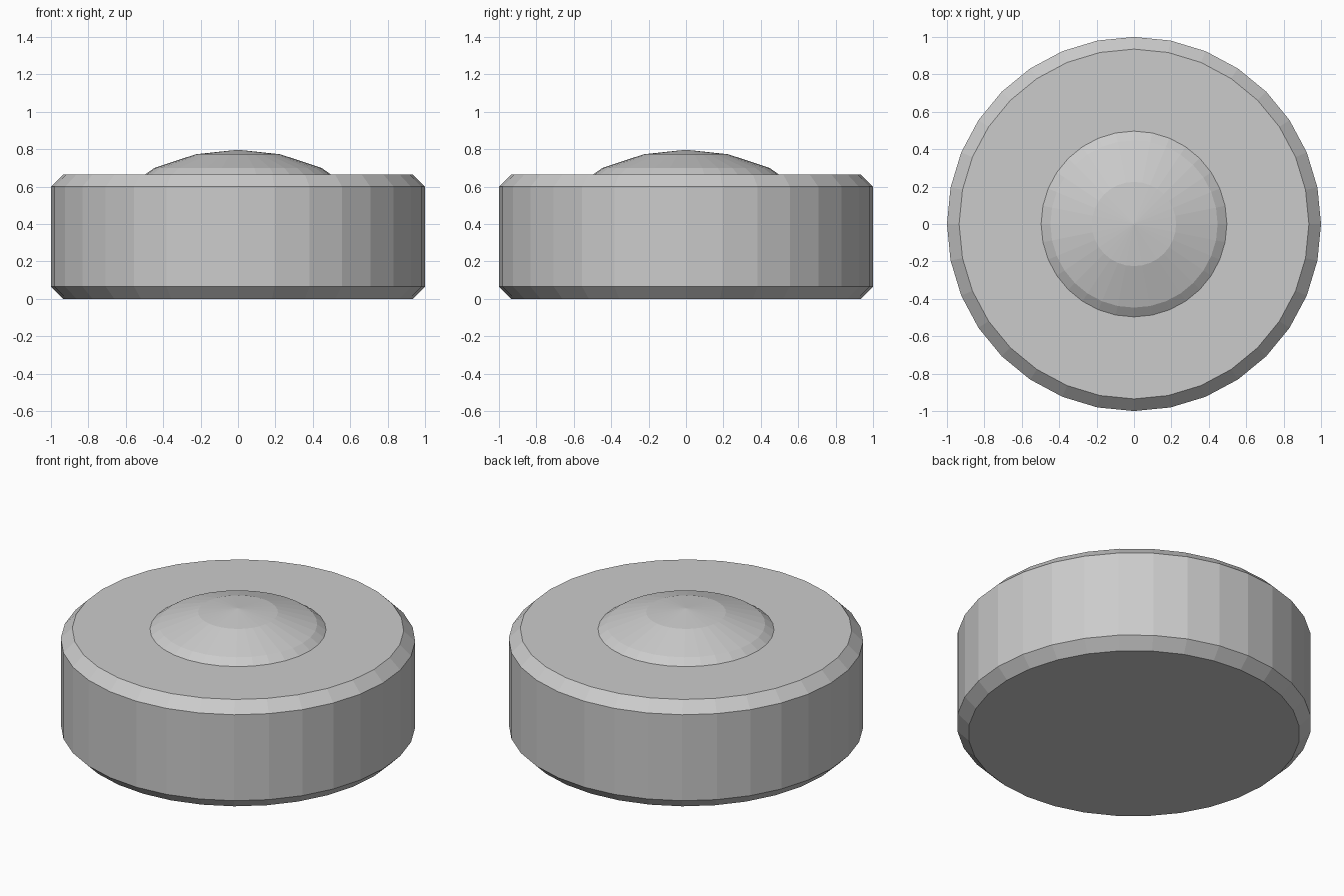
import bpy, bmesh
from math import sin, cos, pi

if "Cube" in bpy.data.objects:
    bpy.data.objects.remove(bpy.data.objects["Cube"])

SIDES = 32

def lathe(name, profile):
    """Closed flat-shaded solid turned about z from (radius, height) points."""
    bm = bmesh.new()
    rings = []
    for r, z in profile:
        n = SIDES if r > 0 else 1
        rings.append([bm.verts.new((r * cos(2 * pi * i / SIDES),
                                    r * sin(2 * pi * i / SIDES), z)) for i in range(n)])
    for low, high in zip(rings, rings[1:]):
        for i in range(SIDES):
            j = (i + 1) % SIDES
            if len(high) == 1:
                bm.faces.new((low[i], low[j], high[0]))
            else:
                bm.faces.new((low[i], low[j], high[j], high[i]))
    # flat caps on open ends
    bm.faces.new(rings[0][::-1])
    if len(rings[-1]) > 1:
        bm.faces.new(rings[-1])
    mesh = bpy.data.meshes.new(name)
    bm.to_mesh(mesh)
    bm.free()
    obj = bpy.data.objects.new(name, mesh)
    bpy.context.collection.objects.link(obj)
    return obj

# Round base with chamfered rims
lathe("base", [(0.935, 0), (1, 0.065), (1, 0.60), (0.935, 0.665)])

# Shallow dome, sunk slightly into the base
lathe("dome", [(0.525, 0.645), (0.447, 0.70), (0.225, 0.773), (0, 0.797)])
